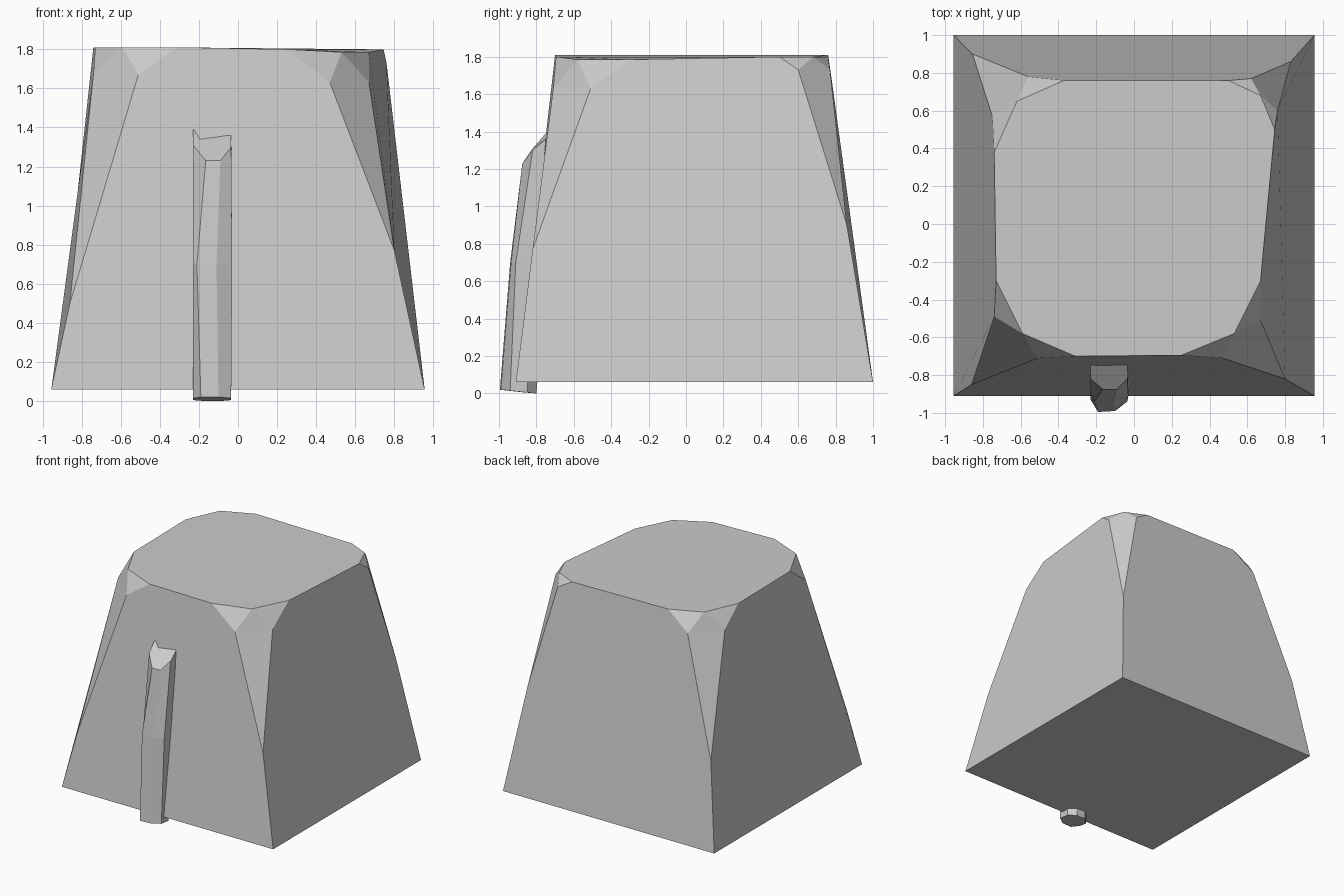
import bpy, bmesh


def make_object(name, bm):
    bmesh.ops.recalc_face_normals(bm, faces=bm.faces[:])
    mesh = bpy.data.meshes.new(name)
    bm.to_mesh(mesh)
    bm.free()
    ob = bpy.data.objects.new(name, mesh)
    bpy.context.collection.objects.link(ob)
    return ob


# Tapered block: each corner, counter-clockwise, is
# base, split, lower bevel ends (in, out), top rim (in, middle, out)
corners = [
    [(-.955, -.91, .06), (-.86, -.85, .5), (-.74, -.49, 1.67), (-.51, -.71, 1.67),
     (-.73, -.30, 1.81), (-.59, -.58, 1.81), (-.31, -.70, 1.81)],
    [(.955, -.91, .06), (.80, -.82, .77), (.47, -.71, 1.63), (.67, -.51, 1.63),
     (.25, -.695, 1.80), (.53, -.58, 1.785), (.67, -.30, 1.785)],
    [(.955, 1.0, .06), (.83, .86, .9), (.76, .60, 1.73), (.62, .77, 1.73),
     (.745, .50, 1.80), (.67, .68, 1.80), (.50, .76, 1.80)],
    [(-.955, 1.0, .06), (-.855, .90, .75), (-.56, .78, 1.67), (-.75, .57, 1.67),
     (-.37, .76, 1.81), (-.62, .65, 1.81), (-.74, .38, 1.81)],
]
bm = bmesh.new()
cs = [[bm.verts.new(p) for p in c] for c in corners]
for i, c in enumerate(cs):
    base, split, a, b, ta, tm, tb = c
    n = cs[(i + 1) % 4]
    # side wall to the next corner
    bm.faces.new([base, n[0], n[1], n[2], n[4], tb, b, split])
    # corner bevel and its small top facets
    bm.faces.new([split, b, a])
    bm.faces.new([a, b, tm])
    bm.faces.new([a, tm, ta])
    bm.faces.new([b, tb, tm])
bm.faces.new([c[0] for c in reversed(cs)])
bm.faces.new([v for c in cs for v in c[4:]])
make_object("tapered_block", bm)

# Faceted rod leaning on the front wall, with a sloping top
rings = [
    [(-.19, -.995, .02), (-.10, -.99, .02), (-.035, -.94, .015),
     (-.035, -.85, .005), (-.09, -.80, 0), (-.17, -.80, 0), (-.23, -.86, .005), (-.23, -.93, .015)],
    [(-.21, -.94, .7), (-.11, -.935, .7), (-.03, -.91, .7),
     (-.03, -.80, .7), (-.09, -.74, .7), (-.17, -.74, .7), (-.23, -.80, .7), (-.23, -.90, .7)],
    [(-.165, -.875, 1.23), (-.09, -.875, 1.23), (-.035, -.82, 1.30),
     (-.035, -.75, 1.36), (-.09, -.70, 1.36), (-.17, -.70, 1.36), (-.23, -.75, 1.39), (-.23, -.82, 1.31)],
]
bm = bmesh.new()
vs = [[bm.verts.new(p) for p in r] for r in rings]
for lo, hi in zip(vs, vs[1:]):
    for j in range(8):
        k = (j + 1) % 8
        bm.faces.new([lo[j], lo[k], hi[k], hi[j]])
bm.faces.new(vs[0][::-1])
bm.faces.new(vs[-1])
make_object("front_rod", bm)
